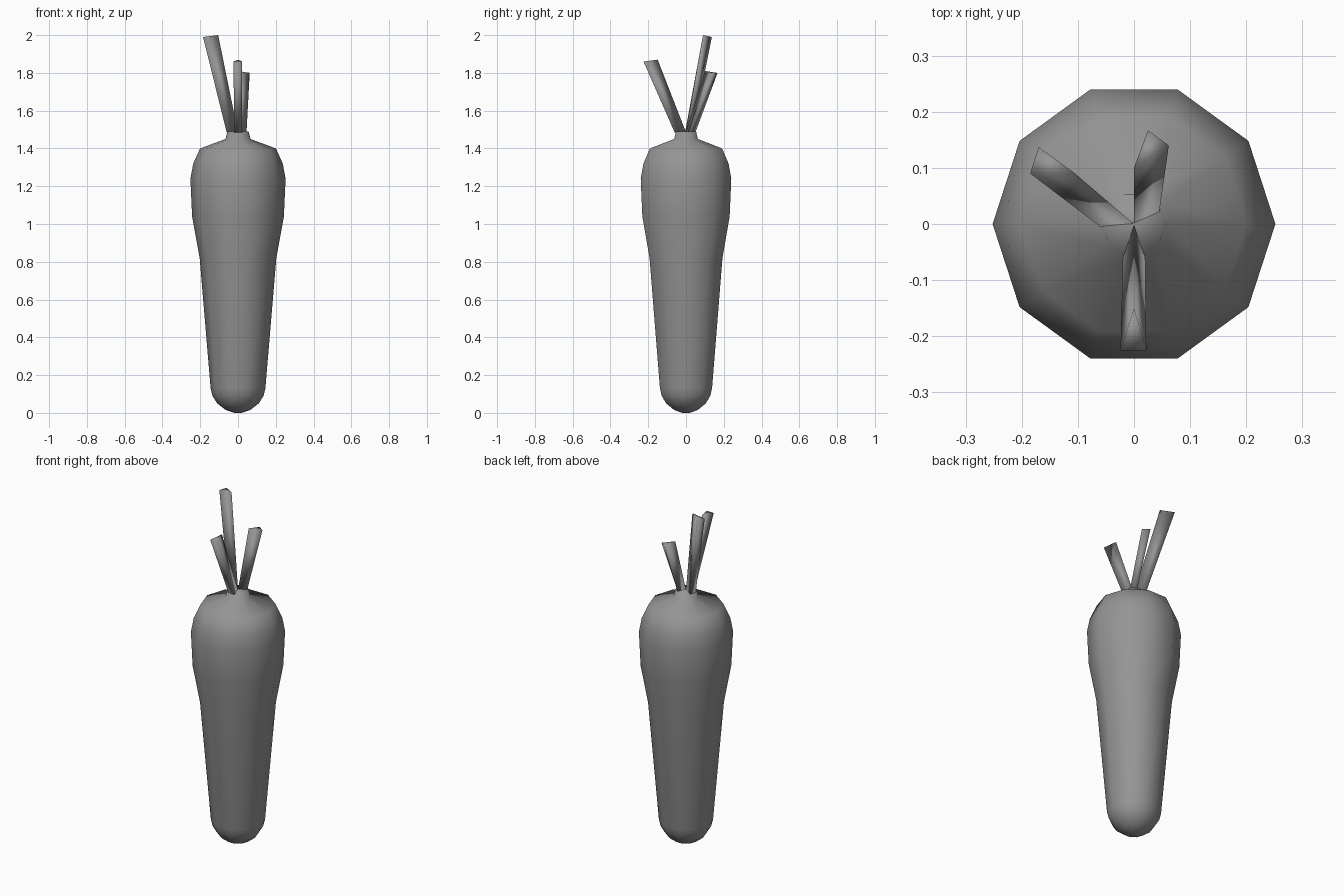
import bpy, bmesh
from math import cos, sin, tau

cube = bpy.data.objects.get("Cube")
if cube:
    bpy.data.objects.remove(cube)

SIDES = 10

grey = bpy.data.materials.new("plain grey")
grey.use_nodes = True
GREY = (0.3, 0.3, 0.3, 1)
grey.diffuse_color = GREY
grey.node_tree.nodes["Principled BSDF"].inputs["Base Color"].default_value = GREY


def loft(name, rings):
    """Skin a stack of rings, close both ends and shade smooth."""
    bm = bmesh.new()
    loops = [[bm.verts.new(p) for p in ring] for ring in rings]
    for low, high in zip(loops, loops[1:]):
        n = len(low)
        for i in range(n):
            j = (i + 1) % n
            bm.faces.new((low[i], low[j], high[j], high[i]))
    bm.faces.new(loops[0][::-1])
    bm.faces.new(loops[-1])
    bmesh.ops.recalc_face_normals(bm, faces=bm.faces)
    for f in bm.faces:
        f.smooth = True
    mesh = bpy.data.meshes.new(name)
    bm.to_mesh(mesh)
    bm.free()
    mesh.materials.append(grey)
    obj = bpy.data.objects.new(name, mesh)
    bpy.context.collection.objects.link(obj)
    return obj


def circle(r, z):
    return [(r * cos(tau * i / SIDES), r * sin(tau * i / SIDES), z)
            for i in range(SIDES)]


# Root: rounded tip, long taper, bulging shoulder and short neck
profile = [(0.02, 0), (0.065, 0.015), (0.11, 0.05), (0.135, 0.09), (0.145, 0.13),
           (0.203, 0.82), (0.243, 1.04), (0.252, 1.24), (0.237, 1.32),
           (0.201, 1.4), (0.066, 1.45), (0.056, 1.49)]
loft("root", [circle(r, z) for r, z in profile])

# Stems: three-sided, leaning outwards from the middle of the neck
stems = {
    "front_stem": ([(0, 0), (-0.02, -0.06), (0.02, -0.06)],
                   [(0, -0.15), (-0.024, -0.225), (0.022, -0.225)], (1.87, 1.86, 1.86)),
    "right_stem": ([(0, 0), (-0.05, 0.035), (-0.06, -0.005)],
                   [(-0.105, 0.09), (-0.17, 0.137), (-0.185, 0.09)], (2, 1.99, 1.99)),
    "left_stem": ([(0, 0), (0.045, 0.02), (0.02, 0.05)],
                  [(0, 0.1), (0.062, 0.14), (0.025, 0.167)], (1.81, 1.8, 1.8)),
}
for name, (base, tip, heights) in stems.items():
    loft(name, [[(x, y, 1.485) for x, y in base],
                [(x, y, z) for (x, y), z in zip(tip, heights)]])
